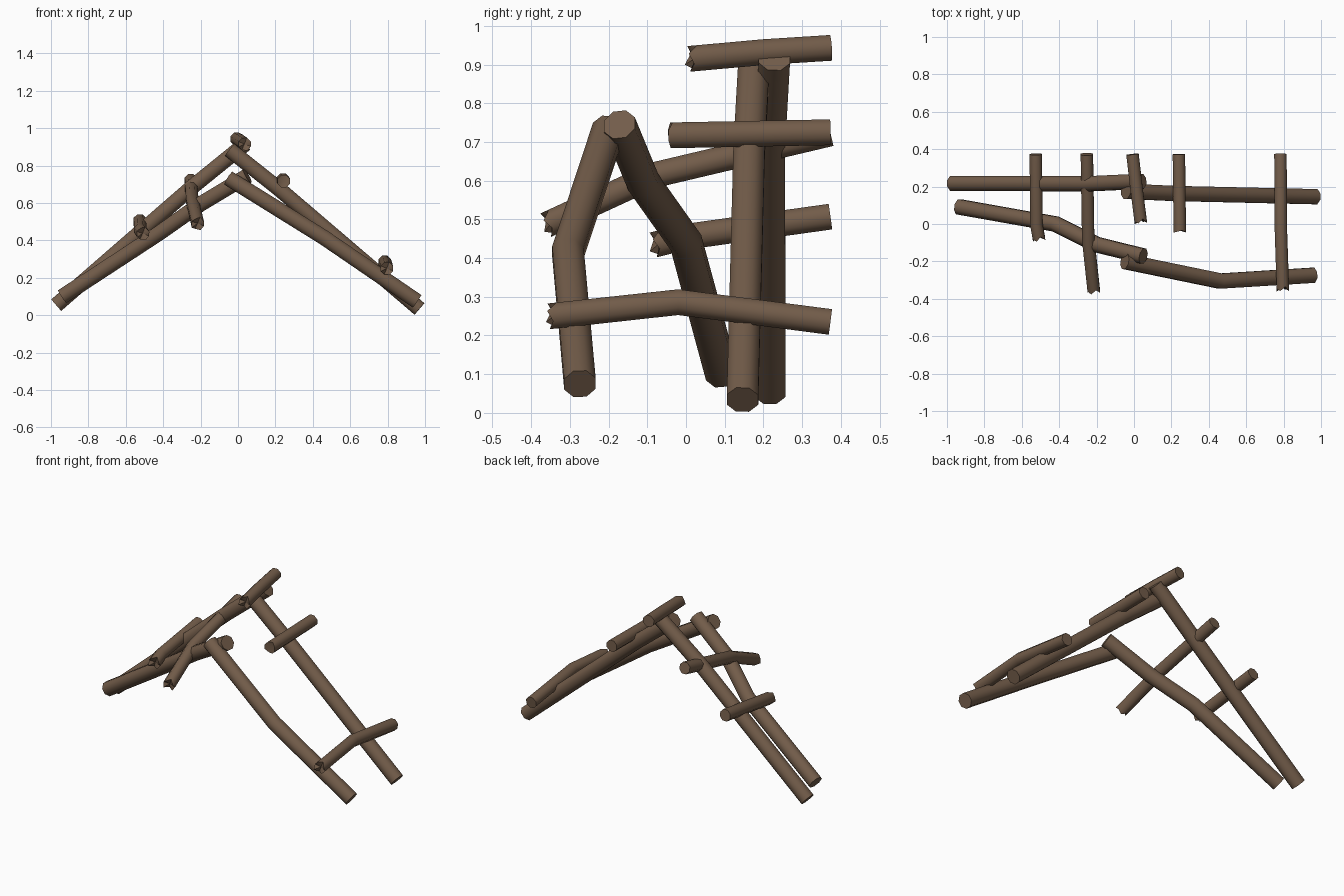
import bpy, bmesh, math
from mathutils import Vector

if "Cube" in bpy.data.objects:
    bpy.data.objects.remove(bpy.data.objects["Cube"])

wood = bpy.data.materials.new("weathered brown wood")
wood.diffuse_color = (0.17, 0.108, 0.068, 1)
wood.use_nodes = True
wood.node_tree.nodes["Principled BSDF"].inputs["Base Color"].default_value = wood.diffuse_color


def log(name, pts, radius, sides=8, jag=None):
    """Sweep a round log along pts; jag lists lengthwise offsets of the broken last ring."""
    pts = [Vector(p) for p in pts]
    bm = bmesh.new()
    rings = []
    for i, p in enumerate(pts):
        a = pts[max(i - 1, 0)]
        b = pts[min(i + 1, len(pts) - 1)]
        t = (b - a).normalized()
        if 0 < i < len(pts) - 1:
            t = ((p - a).normalized() + (b - p).normalized()).normalized()
        side = Vector((0, 1, 0)) if abs(t.y) < 0.8 else Vector((1, 0, 0))
        u = (side - t * side.dot(t)).normalized()
        v = t.cross(u)
        ring = []
        for k in range(sides):
            ang = 2 * math.pi * (k + 0.5) / sides
            co = p + radius * (u * math.cos(ang) + v * math.sin(ang))
            if jag and i == len(pts) - 1:
                co += t * jag[k % len(jag)]
            ring.append(bm.verts.new(co))
        rings.append(ring)
    for r0, r1 in zip(rings, rings[1:]):
        for k in range(sides):
            n = (k + 1) % sides
            bm.faces.new((r0[k], r0[n], r1[n], r1[k]))
    bm.faces.new(rings[0][::-1])
    if jag:
        # splintered end: fan to a recessed centre
        t = (pts[-1] - pts[-2]).normalized()
        c = bm.verts.new(pts[-1] - t * 0.012)
        for k in range(sides):
            bm.faces.new((rings[-1][k], rings[-1][(k + 1) % sides], c))
    else:
        bm.faces.new(rings[-1])
    bmesh.ops.recalc_face_normals(bm, faces=bm.faces)
    me = bpy.data.meshes.new(name)
    bm.to_mesh(me)
    bm.free()
    me.materials.append(wood)
    ob = bpy.data.objects.new(name, me)
    bpy.context.collection.objects.link(ob)
    bpy.ops.object.select_all(action='DESELECT')
    ob.select_set(True)
    bpy.context.view_layer.objects.active = ob
    bpy.ops.object.shade_smooth_by_angle(angle=math.radians(50))


# sloping rafters
R = 0.044
log("back_left_rafter", [(-0.972, 0.217, 0.054), (-0.24, 0.215, 0.69), (0.04, 0.228, 0.917)], R)
log("back_right_rafter", [(-0.045, 0.175, 0.885), (0.22, 0.163, 0.675), (0.97, 0.146, 0.034)], R)
log("front_left_rafter", [(-0.938, 0.092, 0.101), (-0.42, 0.0, 0.44),
                          (-0.2, -0.11, 0.595), (0.05, -0.172, 0.745)], R)
log("front_right_rafter", [(-0.05, -0.2, 0.732), (0.46, -0.305, 0.415), (0.957, -0.274, 0.075)], R)

# cross poles: flat at the back, broken at the front
P = 0.036
JAG = [0.008, -0.018, 0.004, -0.006, 0.012, -0.016, 0.006, -0.004]
log("ridge_pole", [(-0.008, 0.373, 0.943), (0.012, 0.2, 0.932), (0.036, 0.012, 0.915)], P, jag=JAG)
log("upper_left_pole", [(-0.252, 0.373, 0.722), (-0.245, -0.08, 0.615),
                        (-0.215, -0.358, 0.487)], P, jag=JAG)
log("lower_left_pole", [(-0.525, 0.373, 0.507), (-0.522, 0.0, 0.455),
                        (-0.508, -0.08, 0.435)], P, jag=JAG)
log("upper_right_pole", [(0.24, 0.373, 0.725), (0.245, -0.042, 0.717)], P,
    jag=[0.003, -0.008, -0.002, 0.004])
log("lower_right_pole", [(0.783, 0.373, 0.235), (0.785, -0.02, 0.286),
                         (0.796, -0.35, 0.25)], P, jag=JAG)
